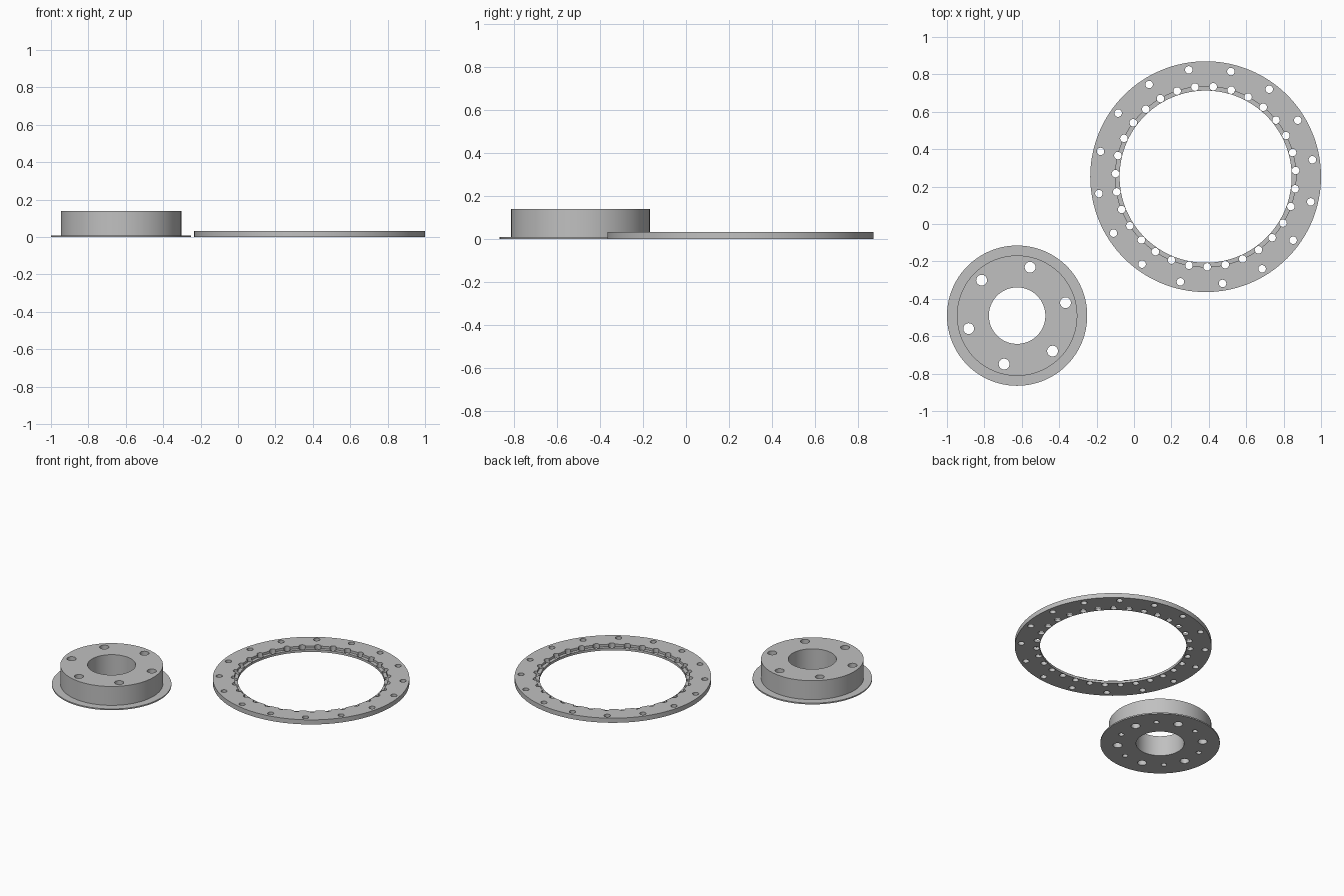
import bpy, bmesh
from math import sin, cos, pi, radians
from mathutils import Matrix

if "Cube" in bpy.data.objects:
    bpy.data.objects.remove(bpy.data.objects["Cube"])

grey = bpy.data.materials.new("steel_grey")
grey.diffuse_color = (0.53, 0.53, 0.53, 1)
grey.use_nodes = True
grey.node_tree.nodes["Principled BSDF"].inputs["Base Color"].default_value = grey.diffuse_color


def mesh_object(name, bm):
    bmesh.ops.recalc_face_normals(bm, faces=bm.faces)
    mesh = bpy.data.meshes.new(name)
    bm.to_mesh(mesh)
    bm.free()
    ob = bpy.data.objects.new(name, mesh)
    bpy.context.collection.objects.link(ob)
    return ob


def lathe(name, profile, segments):
    """Turn a closed (radius, z) profile around the z axis."""
    bm = bmesh.new()
    rings = [[bm.verts.new((r * cos(2 * pi * i / segments), r * sin(2 * pi * i / segments), z))
              for r, z in profile] for i in range(segments)]
    n = len(profile)
    for i in range(segments):
        a, b = rings[i], rings[(i + 1) % segments]
        for j in range(n):
            k = (j + 1) % n
            bm.faces.new((a[j], b[j], b[k], a[k]))
    return mesh_object(name, bm)


def drill(ob, patterns):
    """Cut circles of holes: (count, first angle, pitch radius, hole radius, z0, z1)."""
    bm = bmesh.new()
    for count, start, pitch, radius, z0, z1 in patterns:
        for i in range(count):
            a = radians(start) + 2 * pi * i / count
            bmesh.ops.create_cone(
                bm, cap_ends=True, segments=28, radius1=radius, radius2=radius, depth=z1 - z0,
                matrix=Matrix.Translation((pitch * cos(a), pitch * sin(a), (z0 + z1) / 2)))
    cutter = mesh_object("hole_cutter", bm)
    cutter.hide_render = True
    mod = ob.modifiers.new("holes", 'BOOLEAN')
    mod.operation = 'DIFFERENCE'
    mod.solver = 'EXACT'
    mod.object = cutter
    bpy.context.view_layer.objects.active = ob
    bpy.ops.object.modifier_apply(modifier=mod.name)
    bpy.data.objects.remove(cutter)


def finish(ob, x, y):
    ob.location = (x, y, 0)
    ob.data.materials.clear()
    ob.data.materials.append(grey)
    bpy.ops.object.select_all(action='DESELECT')
    ob.select_set(True)
    bpy.context.view_layer.objects.active = ob
    bpy.ops.object.shade_smooth_by_angle(angle=radians(30))


# Large ring with a stepped inner lip, bolt holes and a row of holes on the step
ring = lathe("bolt_ring", [(0.46, 0), (0.617, 0), (0.617, 0.032), (0.4825, 0.032),
                           (0.4825, 0.016), (0.46, 0.016)], 128)
drill(ring, [(16, 9, 0.578, 0.02, -0.05, 0.1),
             (31, 3.9, 0.4825, 0.02, -0.05, 0.1)])
finish(ring, 0.383, 0.253)

# Flanged hub with through holes and blind holes from below
hub = lathe("flanged_hub", [(0.151, 0), (0.375, 0), (0.375, 0.009), (0.322, 0.009),
                            (0.322, 0.14), (0.151, 0.14)], 96)
drill(hub, [(6, 15, 0.268, 0.029, -0.05, 0.2),
            (6, 45, 0.268, 0.017, -0.05, 0.09)])
finish(hub, -0.625, -0.49)
